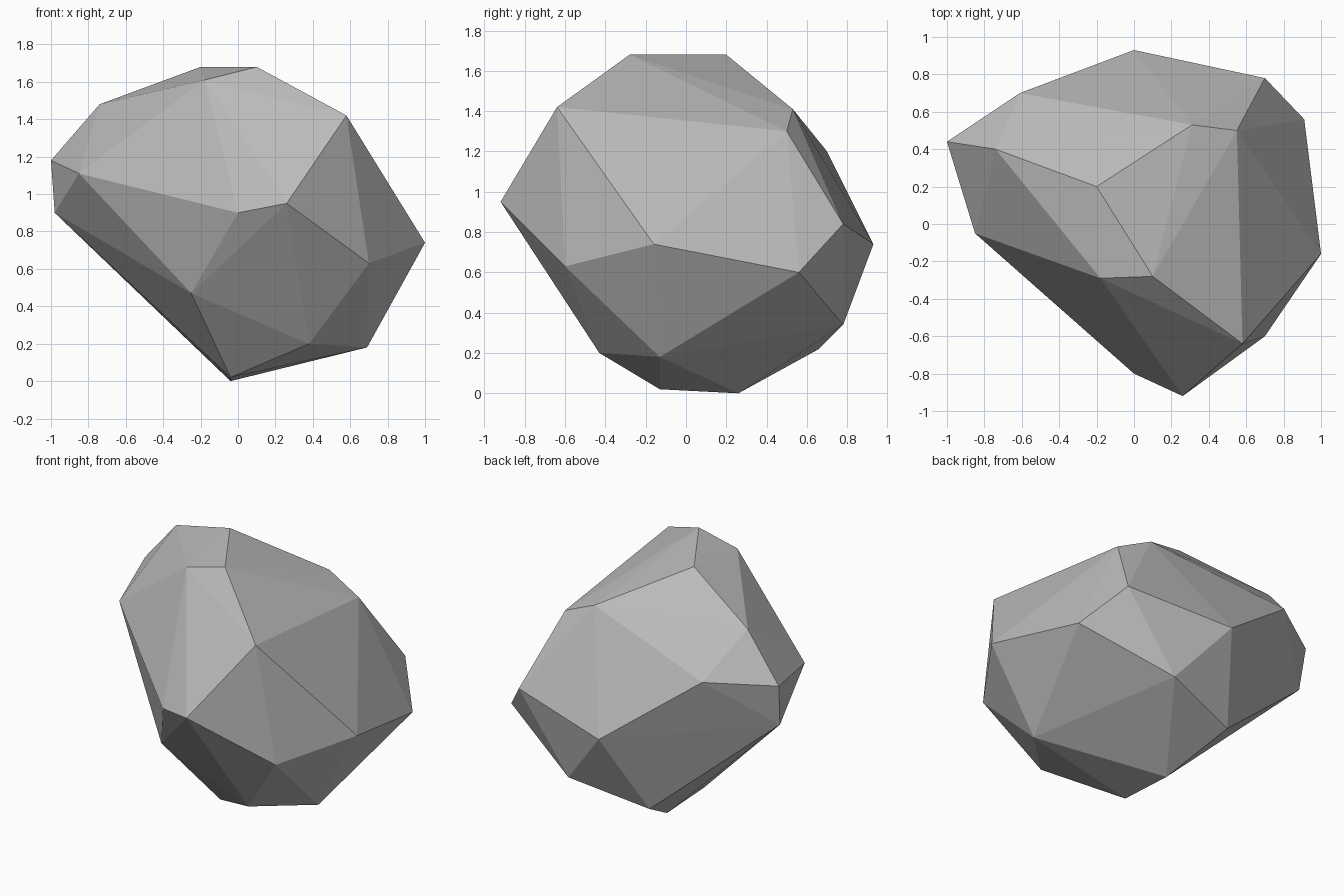
import bpy
import bmesh

# Remove the default cube only
default_cube = bpy.data.objects.get("Cube")
if default_cube:
    bpy.data.objects.remove(default_cube, do_unlink=True)


def make_material(name, colour):
    """Plain flat material, shown in the viewport and in a render."""
    material = bpy.data.materials.new(name)
    material.use_nodes = True
    material.diffuse_color = colour
    shader = next(node for node in material.node_tree.nodes
                  if node.type == 'BSDF_PRINCIPLED')
    shader.inputs["Base Color"].default_value = colour
    shader.inputs["Roughness"].default_value = 0.9
    return material


def make_boulder(name, corner_rings, material):
    """Stretch a tight convex skin of flat facets over rings of corners."""
    bm = bmesh.new()
    for ring in corner_rings:
        for corner in ring:
            bm.verts.new(corner)
    hull = bmesh.ops.convex_hull(bm, input=bm.verts[:])
    leftovers = {item for key in ("geom_interior", "geom_unused")
                 for item in hull[key] if isinstance(item, bmesh.types.BMVert)}
    bmesh.ops.delete(bm, geom=list(leftovers), context='VERTS')
    bmesh.ops.recalc_face_normals(bm, faces=bm.faces[:])
    for face in bm.faces:
        face.smooth = False

    mesh = bpy.data.meshes.new(name)
    bm.to_mesh(mesh)
    bm.free()
    mesh.materials.append(material)
    boulder = bpy.data.objects.new(name, mesh)
    bpy.context.collection.objects.link(boulder)
    return boulder


# Chipped corners of the stone, ring by ring from the ground up
resting_edge = [(-.04, -.13, .02), (-.04, .26, 0)]
lower_ring = [(.69, -.13, .18), (.38, -.43, .2), (-.25, -.46, .47),
              (-.19, .66, .22), (.33, .78, .34)]
middle_ring = [(1, -.16, .74), (.7, -.6, .63), (.26, -.92, .95),
               (0, -.8, .9), (-.98, .4, .9), (0, .93, .74),
               (.7, .78, .84), (.91, .56, .6)]
shoulder_ring = [(.58, -.64, 1.42), (-.85, -.05, 1.11), (-1, .44, 1.18),
                 (-.61, .7, 1.2), (.55, .5, 1.3)]
crown = [(.1, -.28, 1.68), (-.18, -.29, 1.61), (-.74, .4, 1.48),
         (-.2, .2, 1.68), (.31, .53, 1.41)]

stone_grey = make_material("stone grey", (.5, .5, .5, 1))
make_boulder("boulder",
             [resting_edge, lower_ring, middle_ring, shoulder_ring, crown],
             stone_grey)
